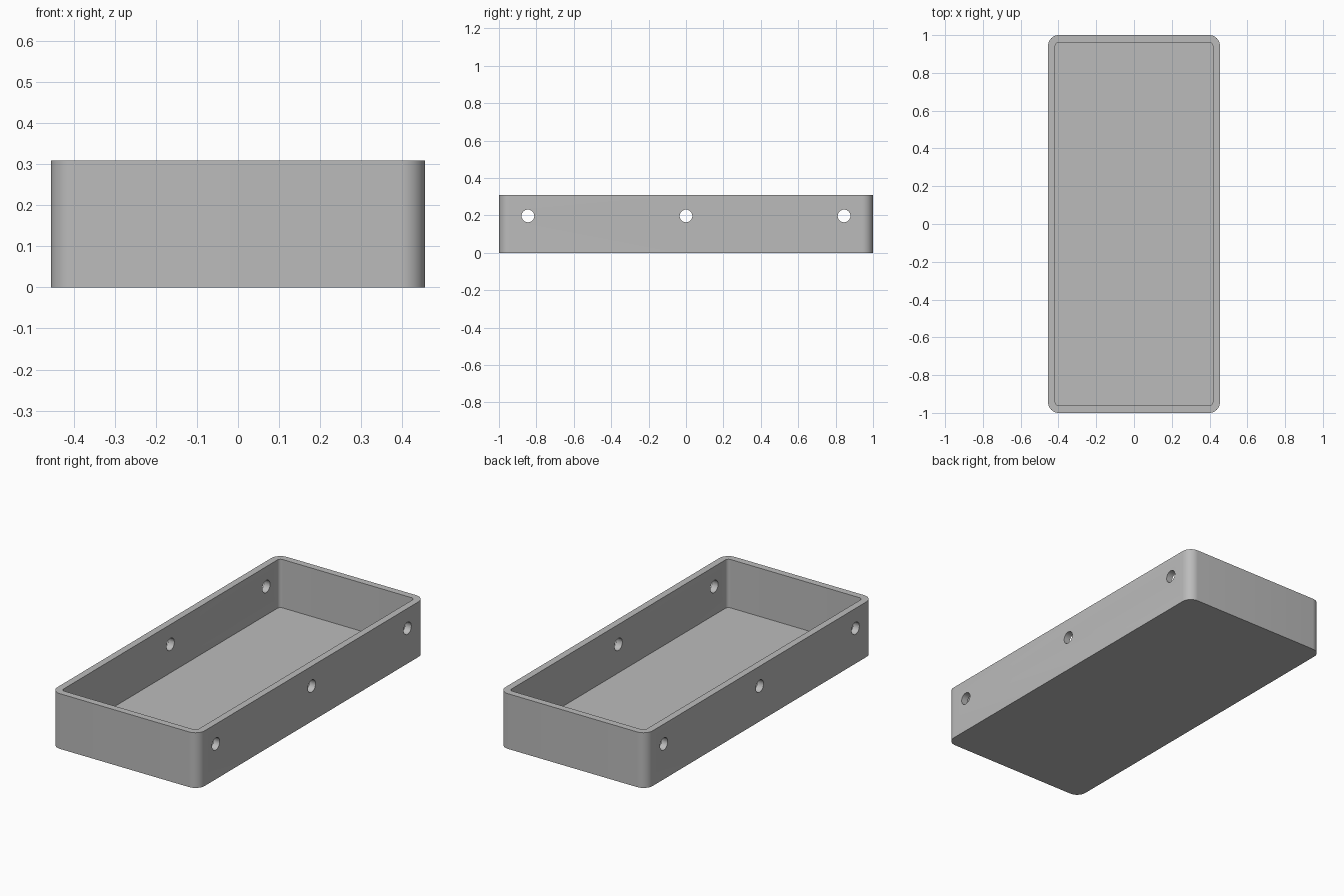
import bpy, bmesh, math
from mathutils import Matrix, Vector

if "Cube" in bpy.data.objects:
    bpy.data.objects.remove(bpy.data.objects["Cube"], do_unlink=True)

HALF_X, HALF_Y, HEIGHT = 0.455, 1.0, 0.308
WALL, FLOOR = 0.038, 0.038
OUTER_R, INNER_R = 0.057, 0.019
HOLE_R, HOLE_Z = 0.034, 0.197

grey = bpy.data.materials.new("plain grey")
grey.use_nodes = True
grey.diffuse_color = (0.5, 0.5, 0.5, 1)
grey.node_tree.nodes["Principled BSDF"].inputs["Base Color"].default_value = (0.5, 0.5, 0.5, 1)


def make_object(name, bm):
    bmesh.ops.recalc_face_normals(bm, faces=bm.faces)
    mesh = bpy.data.meshes.new(name)
    bm.to_mesh(mesh)
    bm.free()
    mesh.materials.append(grey)
    obj = bpy.data.objects.new(name, mesh)
    bpy.context.collection.objects.link(obj)
    return obj


def rounded_block(name, hx, hy, z0, z1, radius, steps=10):
    """Upright block with rounded vertical corners."""
    bm = bmesh.new()
    ring = []
    for k, (sx, sy) in enumerate([(1, 1), (-1, 1), (-1, -1), (1, -1)]):
        for i in range(steps + 1):
            a = (k + i / steps) * math.pi / 2
            ring.append(bm.verts.new((sx * (hx - radius) + radius * math.cos(a),
                                      sy * (hy - radius) + radius * math.sin(a), z0)))
    base = bm.faces.new(ring)
    top = bmesh.ops.extrude_face_region(bm, geom=[base], use_keep_orig=True)["geom"]
    verts = [v for v in top if isinstance(v, bmesh.types.BMVert)]
    bmesh.ops.translate(bm, verts=verts, vec=Vector((0, 0, z1 - z0)))
    return make_object(name, bm)


# Tray body, cavity and side hole cutters
tray = rounded_block("tray", HALF_X, HALF_Y, 0, HEIGHT, OUTER_R)
cavity = rounded_block("cavity_cutter", HALF_X - WALL, HALF_Y - WALL, FLOOR, HEIGHT + 0.1, INNER_R)

bm = bmesh.new()
for y in (-0.845, 0, 0.845):
    place = Matrix.Translation((0, y, HOLE_Z)) @ Matrix.Rotation(math.pi / 2, 4, "Y")
    bmesh.ops.create_cone(bm, cap_ends=True, segments=32, radius1=HOLE_R, radius2=HOLE_R,
                          depth=2 * HALF_X + 0.2, matrix=place)
holes = make_object("side_hole_cutter", bm)

# Cut the tray, then drop the cutters
bpy.ops.object.select_all(action="DESELECT")
tray.select_set(True)
bpy.context.view_layer.objects.active = tray
for cutter in (cavity, holes):
    cutter.hide_render = True
    mod = tray.modifiers.new(cutter.name, "BOOLEAN")
    mod.operation = "DIFFERENCE"
    mod.solver = "EXACT"
    mod.object = cutter
    bpy.ops.object.modifier_apply(modifier=mod.name)
    bpy.data.objects.remove(cutter, do_unlink=True)

bpy.ops.object.shade_smooth_by_angle(angle=math.radians(30))
